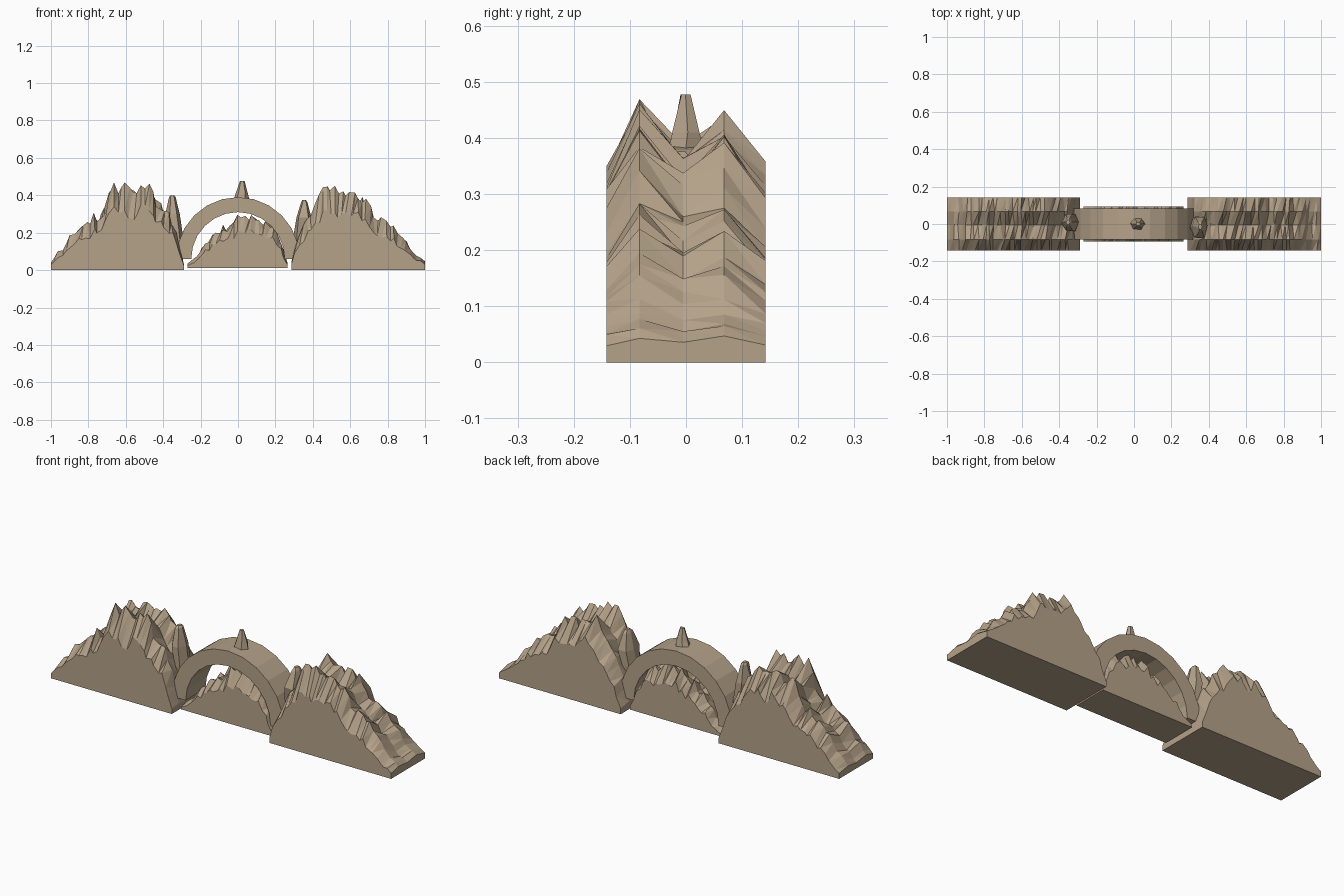
import bpy, bmesh, math, random

random.seed(7)
old = bpy.data.objects.get("Cube")
if old:
    bpy.data.objects.remove(old, do_unlink=True)

# One sandstone colour for everything
stone = bpy.data.materials.new("tan_stone")
stone.use_nodes = True
TAN = (0.46, 0.36, 0.25, 1)
stone.diffuse_color = TAN
bsdf = stone.node_tree.nodes["Principled BSDF"]
bsdf.inputs["Base Color"].default_value = TAN
bsdf.inputs["Roughness"].default_value = 0.9


def finish(name, bm):
    bmesh.ops.recalc_face_normals(bm, faces=bm.faces)
    mesh = bpy.data.meshes.new(name)
    bm.to_mesh(mesh)
    bm.free()
    mesh.materials.append(stone)
    obj = bpy.data.objects.new(name, mesh)
    bpy.context.collection.objects.link(obj)
    return obj


def envelope(heights, t):
    """Linear interpolation through evenly spaced crest heights."""
    f = t * (len(heights) - 1)
    i = min(int(f), len(heights) - 2)
    return heights[i] + (heights[i + 1] - heights[i]) * (f - i)


ROWS = (-0.142, -0.083, -0.005, 0.068, 0.142)
LEVELS = (0.7, 0.97, 0.8, 0.95, 0.72)


def ridge(name, x0, x1, base, heights, columns, depth=1.0):
    """Jagged double-crested ridge with flat front and back walls."""
    bm = bmesh.new()
    top, floor = [], []
    step = (x1 - x0) / columns
    for i in range(columns + 1):
        t = i / columns
        inner = 0 < i < columns
        x = x0 + step * i
        h = envelope(heights, t)
        wave = random.uniform(0.91, 1.03)
        column = []
        for y, level in zip(ROWS, LEVELS):
            z = h * level * wave * random.uniform(0.9, 1.07)
            dx = random.uniform(-0.3, 0.3) * step if inner else 0
            column.append(bm.verts.new((x + dx, y * depth, max(z, base + 0.012))))
        top.append(column)
        floor.append([bm.verts.new((x, y * depth, base)) for y in (ROWS[0], ROWS[-1])])
    for a, b, fa, fb in zip(top, top[1:], floor, floor[1:]):
        for j in range(len(ROWS) - 1):
            bm.faces.new((a[j], b[j], b[j + 1]))
            bm.faces.new((a[j], b[j + 1], a[j + 1]))
        for side, row in ((0, 0), (1, -1)):
            bm.faces.new((fa[side], fb[side], b[row], a[row]))
        bm.faces.new((fa[0], fa[1], fb[1], fb[0]))
    for column, foot in ((top[0], floor[0]), (top[-1], floor[-1])):
        bm.faces.new([foot[0]] + column + [foot[1]])
    return finish(name, bm)


def spike(name, rings, y, stretch, sides=6):
    """Faceted rock tooth through rings of (x, z, radius)."""
    bm = bmesh.new()
    loops = []
    for x, z, r in rings:
        loop = []
        for k in range(sides):
            a = math.tau * (k + random.uniform(-0.15, 0.15)) / sides
            q = r * random.uniform(0.88, 1.08)
            loop.append(bm.verts.new((x + q * math.cos(a), y + q * stretch * math.sin(a), z)))
        loops.append(loop)
    for a, b in zip(loops, loops[1:]):
        for k in range(sides):
            n = (k + 1) % sides
            bm.faces.new((a[k], a[n], b[n], b[k]))
    bm.faces.new(loops[0])
    bm.faces.new(loops[-1])
    return finish(name, bm)


def arch(name, inner, outer, centre_z, half_depth, segments):
    """Half ring with a rectangular section."""
    bm = bmesh.new()
    sections = []
    for i in range(segments + 1):
        a = math.pi * i / segments
        c, s = math.cos(a), math.sin(a)
        sections.append([bm.verts.new((r * c, y, centre_z + r * s)) for r, y in (
            (inner, -half_depth), (outer, -half_depth), (outer, half_depth), (inner, half_depth))])
    for a, b in zip(sections, sections[1:]):
        for k in range(4):
            n = (k + 1) % 4
            bm.faces.new((a[k], a[n], b[n], b[k]))
    bm.faces.new(sections[0])
    bm.faces.new(sections[-1])
    return finish(name, bm)


# Three ridges: one on either side and a smaller one under the arch
ridge("right_ridge", -1.0, -0.29, 0.0,
      (0.045, 0.11, 0.19, 0.25, 0.29, 0.34, 0.45, 0.47, 0.46, 0.5, 0.43, 0.36, 0.27, 0.04), 34)
ridge("left_ridge", 0.285, 1.0, 0.0,
      (0.05, 0.24, 0.35, 0.43, 0.48, 0.44, 0.44, 0.42, 0.32, 0.28, 0.23, 0.17, 0.09, 0.05), 34)
ridge("middle_ridge", -0.27, 0.265, 0.012,
      (0.035, 0.08, 0.17, 0.22, 0.25, 0.31, 0.3, 0.3, 0.28, 0.2, 0.04), 28, depth=0.66)

# Stone arch spanning the gap
arch("stone_arch", 0.25, 0.33, 0.06, 0.083, 12)

# Rock teeth at the crown and both shoulders of the arch
spike("crown_spike", ((0.015, 0.36, 0.05), (0.02, 0.41, 0.036), (0.022, 0.477, 0.013)), 0.0, 0.8)
spike("right_shoulder_spike",
      ((-0.31, 0.03, 0.02), (-0.335, 0.2, 0.04), (-0.35, 0.3, 0.037), (-0.352, 0.39, 0.018),
       (-0.352, 0.4, 0.01)), 0.01, 1.5)
spike("left_shoulder_spike",
      ((0.315, 0.04, 0.02), (0.335, 0.2, 0.036), (0.352, 0.28, 0.045), (0.354, 0.36, 0.02),
       (0.354, 0.376, 0.01)), -0.015, 1.6)
